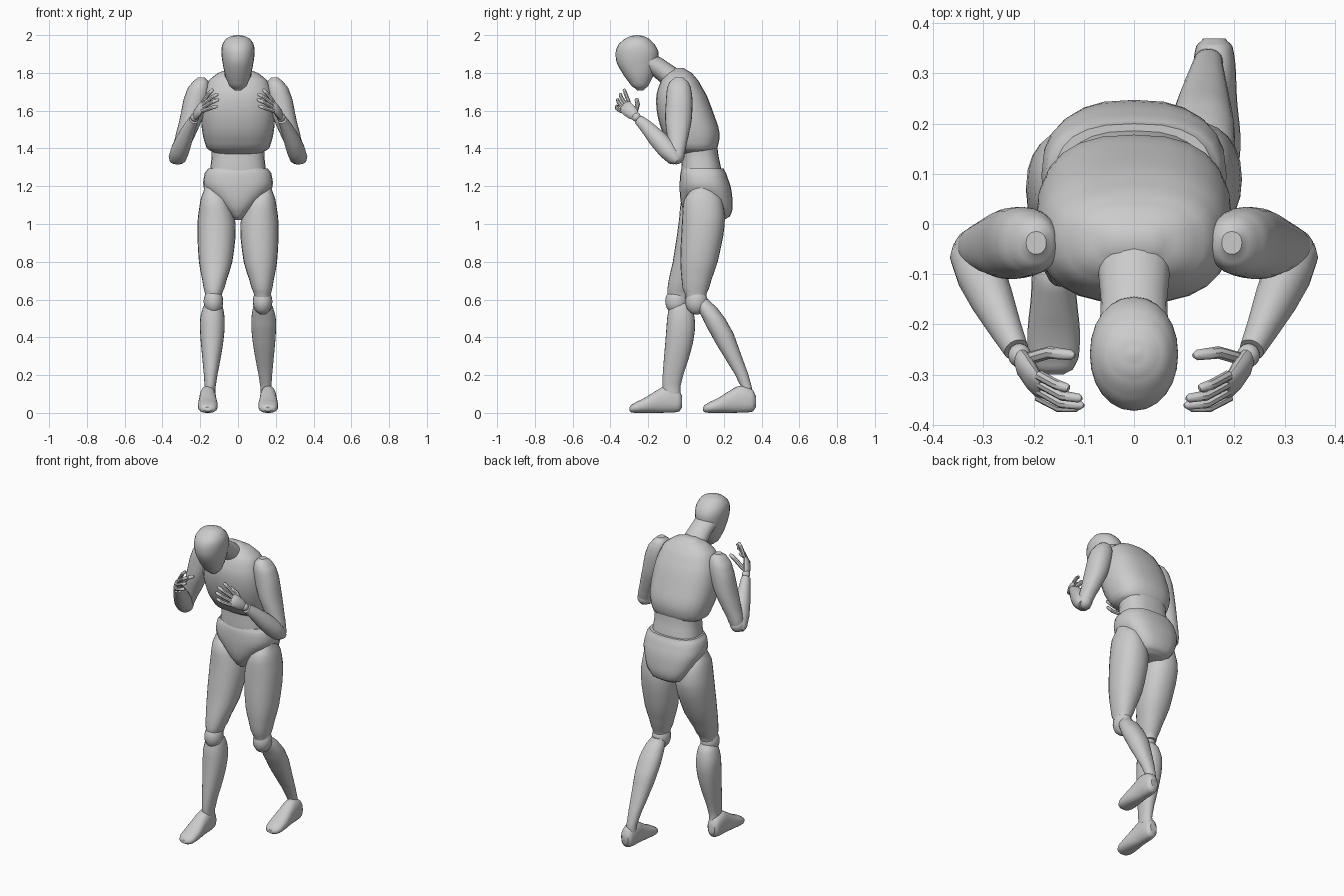
import bpy, bmesh, math
from mathutils import Vector

N = 24


def skin(name, rings):
    """Join rings of points into a closed smooth object."""
    bm = bmesh.new()
    vs = [[bm.verts.new(p) for p in r] for r in rings]
    for a, b in zip(vs, vs[1:]):
        for i in range(len(a)):
            j = (i + 1) % len(a)
            bm.faces.new((a[i], a[j], b[j], b[i]))
    bm.faces.new(vs[0])
    bm.faces.new(vs[-1])
    bmesh.ops.recalc_face_normals(bm, faces=bm.faces)
    me = bpy.data.meshes.new(name)
    bm.to_mesh(me)
    bm.free()
    ob = bpy.data.objects.new(name, me)
    bpy.context.collection.objects.link(ob)
    bpy.context.view_layer.objects.active = ob
    ob.select_set(True)
    bpy.ops.object.shade_smooth_by_angle(angle=math.radians(40))
    ob.select_set(False)


def refine(secs, n=3):
    """Catmull-Rom interpolation of section tuples."""
    out = []
    for i in range(len(secs) - 1):
        p = [secs[max(0, min(len(secs) - 1, i + k))] for k in (-1, 0, 1, 2)]
        for s in range(n):
            t = s / n
            out.append([b + .5 * t * (c - a + t * (2*a - 5*b + 4*c - d + t * (3*(b - c) + d - a)))
                        if k else b + (c - b) * t
                        for k, (a, b, c, d) in enumerate(zip(*p))])
    return out + [list(secs[-1])]


def spow(v, e):
    return math.copysign(abs(v) ** e, v)


def loft(name, secs, axis='z', power=2.2, sx=1):
    """Sections: (position, x0, x1, b0, b1[, back half width]) along z or y."""
    rings = []
    for t, x0, x1, b0, b1, *back in refine(secs):
        ring = []
        for i in range(N):
            a = math.tau * i / N
            u, v = spow(math.cos(a), 2 / power), spow(math.sin(a), 2 / power)
            h = (x1 - x0) / 2
            if back:
                h += (back[0] - h) * (1 + v) / 2
            x = sx * ((x0 + x1) / 2 + h * u)
            w = (b0 + b1) / 2 + (b1 - b0) / 2 * v
            ring.append((x, w, t) if axis == 'z' else (x, t, w))
        rings.append(ring)
    skin(name, rings)


def tube(name, secs, side=(1, 0, 0), sx=1, n=12):
    """Sections: (point, half width along side, half thickness)."""
    pts = [Vector(s[0]) for s in secs]
    rings = []
    for i, (_, w, h) in enumerate(secs):
        t = (pts[min(i + 1, len(pts) - 1)] - pts[max(i - 1, 0)]).normalized()
        u = Vector(side)
        u = (u - t * u.dot(t)).normalized()
        v = t.cross(u)
        ring = [pts[i] + u * w * math.cos(math.tau * k / n) + v * h * math.sin(math.tau * k / n)
                for k in range(n)]
        rings.append([(sx * p.x, p.y, p.z) for p in ring])
    skin(name, rings)


def ball(name, c, r, sx=1):
    rings = []
    for i in range(13):
        a = math.pi * (i + .15) / 12.3
        rings.append([(sx * (c[0] + r[0] * math.sin(a) * math.cos(math.tau * k / 16)),
                       c[1] + r[1] * math.sin(a) * math.sin(math.tau * k / 16),
                       c[2] - r[2] * math.cos(a)) for k in range(16)])
    skin(name, rings)


def sym(z, hx, y0, y1, *back):
    return (z, -hx, hx, y0, y1, *back)


# Head: egg with chin tucked down
loft("head", [sym(1.707, .018, -.258, -.225), sym(1.73, .045, -.288, -.2),
              sym(1.78, .066, -.325, -.175), sym(1.85, .081, -.365, -.15),
              sym(1.91, .088, -.372, -.146), sym(1.95, .083, -.358, -.165),
              sym(1.98, .064, -.325, -.195), sym(1.995, .036, -.295, -.225),
              sym(2.0, .008, -.265, -.255)], power=2.1)
# Neck
tube("neck", [((0, -.2, 1.86), .068, .05), ((0, -.15, 1.83), .066, .052),
              ((0, -.09, 1.785), .072, .056), ((0, -.03, 1.74), .08, .06)], n=20)
# Torso
loft("chest", [sym(1.37, .12, -.02, .13), sym(1.40, .165, -.07, .165), sym(1.48, .188, -.122, .178),
               sym(1.58, .196, -.152, .148), sym(1.68, .186, -.157, .11), sym(1.76, .155, -.132, .065),
               sym(1.80, .105, -.10, .03), sym(1.825, .045, -.06, -.01)], power=2.5)
loft("abdomen", [sym(1.26, .15, -.025, .19), sym(1.30, .146, -.025, .185), sym(1.36, .14, -.022, .172),
                 sym(1.43, .142, -.02, .165)], power=2.5)
# Pelvis: V-shaped in front, broad behind
loft("pelvis", [sym(1.02, .012, .03, .2, .085), sym(1.04, .03, .005, .232, .125),
                sym(1.08, .07, -.018, .246, .155), sym(1.13, .12, -.03, .246, .175),
                sym(1.20, .183, -.034, .236, .184), sym(1.27, .176, -.03, .212, .176),
                sym(1.295, .158, -.022, .2, .158)], power=2.6)

# Legs: (depth ranges differ between the leading and the trailing leg)
TH_Z = [1.20, 1.13, 1.0, .8, .66, .61]
TH_X = [(.11, .175), (.05, .198), (.012, .215), (.03, .207), (.072, .182), (.088, .172)]
SH_Z = [.60, .56, .5, .42, .3, .16, .10]
SH_X = [(.095, .165), (.08, .185), (.071, .2), (.073, .2), (.09, .19), (.115, .178), (.12, .178)]
FOOT = [(0, .022, .03, .09), (.015, .036, .008, .12), (.05, .042, .002, .138), (.09, .044, .001, .142),
        (.13, .046, 0, .122), (.19, .052, 0, .085), (.245, .05, 0, .058), (.27, .038, .003, .043),
        (.28, .02, .01, .03)]
LEGS = {
    "leading": (-1, [(.02, .11), (-.025, .17), (-.04, .19), (-.07, .12), (-.098, .045), (-.095, .02)],
                [(-.08, .0), (-.09, .03), (-.1, .046), (-.106, .045), (-.116, .018), (-.125, -.025), (-.12, -.03)],
                -.05, -.02),
    "trailing": (1, [(.04, .13), (-.01, .19), (-.022, .205), (-.03, .168), (-.018, .122), (.0, .105)],
                 [(.04, .12), (.058, .162), (.088, .207), (.13, .252), (.2, .295), (.28, .342), (.3, .35)],
                 .055, .37),
}
for leg, (sx, ty, sy, knee_y, heel) in LEGS.items():
    loft(leg + "_thigh", [(z, *x, *y) for z, x, y in zip(TH_Z, TH_X, ty)], sx=sx)
    loft(leg + "_shin", [(z, *x, *y) for z, x, y in zip(SH_Z, SH_X, sy)], sx=sx)
    ball(leg + "_knee", (.13, knee_y, .59), (.052, .06, .07), sx)
    loft(leg + "_foot", [(heel - d, .16 - w, .16 + w, z0, z1) for d, w, z0, z1 in FOOT],
         axis='y', power=2.3, sx=sx)

# Arms and hands, mirrored
ACROSS = (0, -.62, -.78)
FINGERS = {
    "index": ((.188, -.302, 1.645), (.155, -.32, 1.69), (.13, -.328, 1.714)),
    "middle": ((.187, -.318, 1.632), (.143, -.342, 1.668), (.104, -.348, 1.69)),
    "ring": ((.188, -.332, 1.615), (.145, -.357, 1.642), (.1, -.362, 1.66)),
    "little": ((.192, -.343, 1.597), (.15, -.365, 1.612), (.108, -.366, 1.625)),
    "thumb": ((.21, -.268, 1.59), (.168, -.256, 1.635), (.118, -.262, 1.662)),
}
for tag, sx in (("right", 1), ("left", -1)):
    loft(tag + "_upper_arm",
         [(1.775, .175, .215, -.06, -.015), (1.755, .157, .238, -.085, .01), (1.72, .15, .266, -.1, .026),
          (1.66, .158, .288, -.106, .034), (1.55, .19, .31, -.11, .03), (1.45, .235, .335, -.098, .01),
          (1.38, .268, .352, -.09, -.005), (1.35, .278, .352, -.085, -.012)], sx=sx)
    ball(tag + "_elbow", (.318, -.052, 1.36), (.042, .044, .044), sx)
    tube(tag + "_forearm",
         [((.322, -.045, 1.335), .04, .028), ((.321, -.06, 1.35), .047, .043),
          ((.305, -.1, 1.395), .049, .052), ((.283, -.15, 1.45), .043, .049),
          ((.255, -.21, 1.515), .032, .036), ((.235, -.25, 1.552), .025, .027)], sx=sx, n=18)
    ball(tag + "_wrist", (.228, -.262, 1.565), (.023, .024, .024), sx)
    tube(tag + "_palm",
         [((.226, -.265, 1.568), .022, .016), ((.217, -.283, 1.585), .033, .02),
          ((.202, -.308, 1.607), .037, .017), ((.19, -.323, 1.622), .036, .013),
          ((.184, -.329, 1.628), .028, .006)], side=ACROSS, sx=sx)
    for f, pts in FINGERS.items():
        a, b, c = (Vector(p) for p in pts)
        r = .0125 if f == "thumb" else .0105
        tube(tag + "_" + f + "_finger",
             [(a, r, r), (b, r, r), (b.lerp(c, .85), r * .85, r * .85), (c, r * .35, r * .35)],
             side=ACROSS, sx=sx, n=8)
